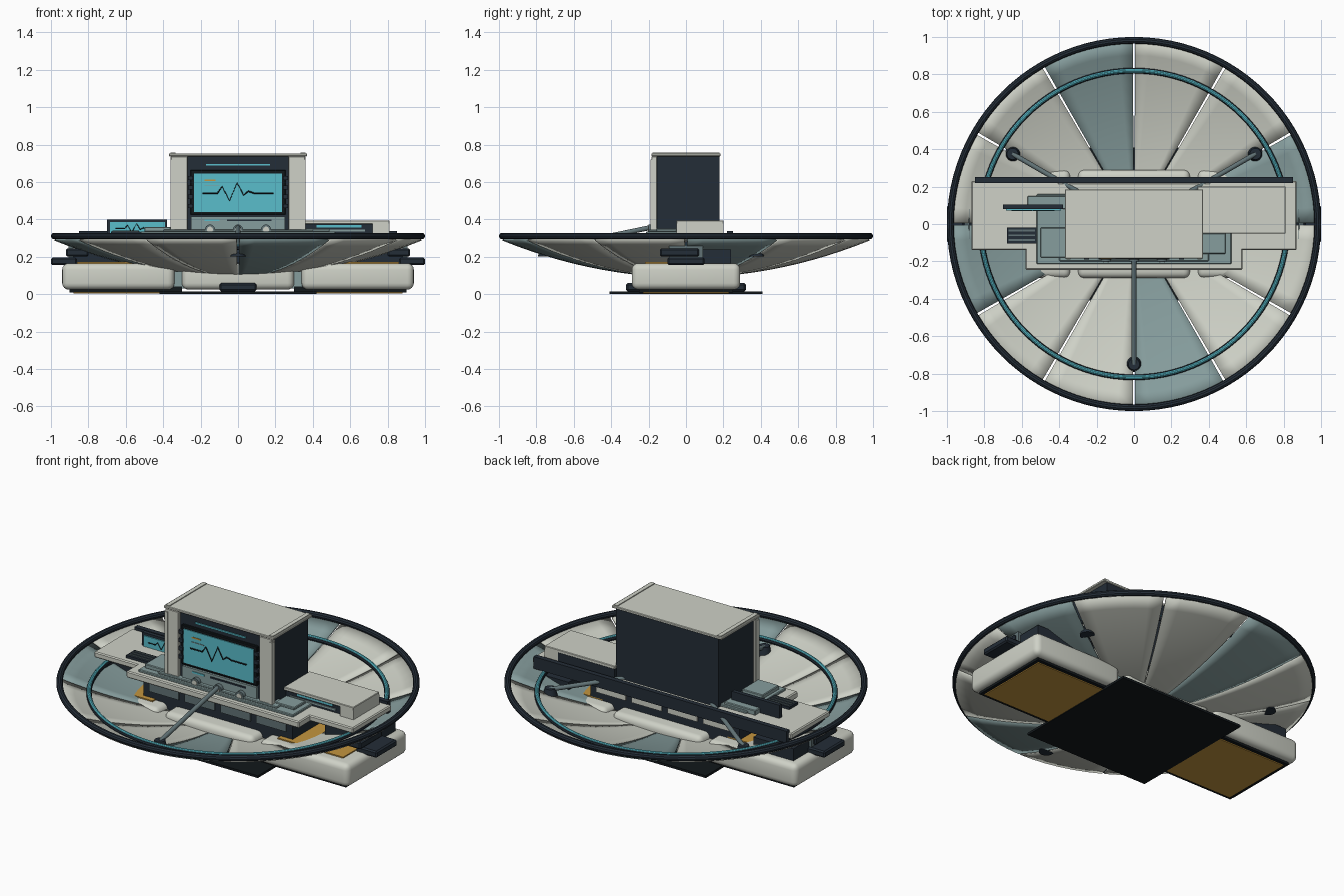
import bpy, bmesh, math
from mathutils import Vector

cube = bpy.data.objects.get("Cube")
if cube:
    bpy.data.objects.remove(cube, do_unlink=True)


def material(name, *rgb):
    mat = bpy.data.materials.new(name)
    mat.use_nodes = True
    mat.diffuse_color = (*rgb, 1)
    mat.node_tree.nodes["Principled BSDF"].inputs["Base Color"].default_value = (*rgb, 1)
    return mat


SHELL = material("warm white shell", .62, .64, .57)
TEAL = material("blue grey panel", .24, .34, .34)
STEEL = material("steel grey", .12, .17, .18)
NAVY = material("dark navy", .017, .026, .038)
BLACK = material("near black", .006, .009, .011)
CYAN = material("cyan glow", .10, .51, .60)
GOLD = material("amber gold", .55, .30, .05)


def finish(name, bm, mat, smooth=False):
    bmesh.ops.recalc_face_normals(bm, faces=bm.faces)
    mesh = bpy.data.meshes.new(name)
    bm.to_mesh(mesh)
    bm.free()
    obj = bpy.data.objects.new(name, mesh)
    bpy.context.collection.objects.link(obj)
    mesh.materials.append(mat)
    if smooth:
        bpy.ops.object.select_all(action='DESELECT')
        bpy.context.view_layer.objects.active = obj
        obj.select_set(True)
        bpy.ops.object.shade_smooth_by_angle(angle=math.radians(35))
    return obj


def box(name, xs, ys, zs, mat, bevel=0, segments=1):
    bm = bmesh.new()
    bmesh.ops.create_cube(bm, size=1)
    for v in bm.verts:
        v.co = [sum(span) / 2 + c * abs(span[1] - span[0]) for c, span in zip(v.co, (xs, ys, zs))]
    if bevel:
        bmesh.ops.bevel(bm, geom=bm.edges[:], offset=bevel, segments=segments,
                        profile=0.5, affect='EDGES')
    return finish(name, bm, mat, segments > 1)


def pair(name, xs, *args):
    box("left_" + name, xs, *args)
    box("right_" + name, (-xs[1], -xs[0]), *args)


def rod(name, start, end, radius, mat, sides=16, tip=None):
    a, b = Vector(start), Vector(end)
    bm = bmesh.new()
    bmesh.ops.create_cone(bm, cap_ends=True, segments=sides, radius1=radius,
                          radius2=radius if tip is None else tip, depth=(b - a).length)
    turn = (b - a).to_track_quat('Z', 'Y')
    for v in bm.verts:
        v.co = turn @ v.co + (a + b) / 2
    return finish(name, bm, mat, True)


def ring(name, radius, thickness, z, mat):
    bpy.ops.mesh.primitive_torus_add(major_radius=radius, minor_radius=thickness, location=(0, 0, z),
                                     major_segments=96, minor_segments=10)
    obj = bpy.context.object
    obj.name = name
    obj.data.materials.append(mat)
    bpy.ops.object.shade_smooth_by_angle()


def trace(name, points, y, thickness, mat):
    curve = bpy.data.curves.new(name, 'CURVE')
    curve.dimensions = '3D'
    curve.bevel_depth = thickness
    spline = curve.splines.new('POLY')
    spline.points.add(len(points) - 1)
    for p, (x, z) in zip(spline.points, points):
        p.co = (x, y, z, 1)
    obj = bpy.data.objects.new(name, curve)
    bpy.context.collection.objects.link(obj)
    curve.materials.append(mat)


# Dish: twelve curved petals separated by narrow slits
def dish_height(r):
    return .095 + .205 * r * r


def petal(index):
    bm = bmesh.new()
    gap, steps, rings = .007, 6, 12
    grid = []
    for i in range(rings + 1):
        r = .06 + .92 * i / rings
        row = []
        for j in range(steps + 1):
            a = math.tau * index / 12 + gap + (math.tau / 12 - 2 * gap) * j / steps
            row.append(bm.verts.new((r * math.cos(a), r * math.sin(a), dish_height(r))))
        grid.append(row)
    for low, high in zip(grid, grid[1:]):
        for j in range(steps):
            bm.faces.new((low[j], high[j], high[j + 1], low[j + 1]))
    obj = finish(f"dish_petal_{index + 1}", bm, TEAL if index % 3 == 0 else SHELL, True)
    solid = obj.modifiers.new("thickness", 'SOLIDIFY')
    solid.thickness = .012
    solid.offset = 0


for n in range(12):
    petal(n)
ring("dish_rim", .982, .018, .311, NAVY)
ring("glow_ring_bed", .82, .015, .249, NAVY)
ring("glow_ring", .82, .011, .256, CYAN)

# Three struts with dark feet
for n, degrees in enumerate((30, 150, 270)):
    c, s = math.cos(math.radians(degrees)), math.sin(math.radians(degrees))
    rod(f"strut_{n + 1}", (.75 * c, .75 * s, .24), (.1 * c, .1 * s, .375), .013, STEEL)
    rod(f"strut_foot_{n + 1}", (.75 * c, .75 * s, .2), (.75 * c, .75 * s, .25), .042, NAVY, 24, .03)

# Base: ground plates, rounded pontoons and hub
box("ground_plate", (-.42, .42), (-.41, .41), (0, .014), BLACK)
pair("gold_skid", (.4, .88), (-.23, .23), (.004, .014), GOLD)
pair("skid_core", (.3, .9), (-.25, .25), (.01, .04), BLACK)
pair("pontoon", (.34, .94), (-.29, .29), (.024, .165), SHELL, .035, 4)
box("center_pontoon", (-.3, .3), (-.29, .29), (.024, .165), SHELL, .035, 4)
pair("pontoon_link", (.27, .37), (-.25, .25), (.03, .12), TEAL)
box("front_step", (-.1, .1), (-.32, .32), (.014, .06), NAVY, .01)
pair("gold_deck", (.42, .86), (-.22, .2), (.163, .172), GOLD)
pair("equipment_block", (.62, .89), (-.05, .24), (.165, .238), NAVY)
pair("equipment_cap", (.8, .92), (-.14, .07), (.2, .245), NAVY, .008)
pair("end_bumper", (.86, 1), (-.1, .1), (.155, .195), NAVY, .008)
pair("end_clamp", (.88, .905), (-.09, .09), (.195, .262), STEEL)

# Under-deck cabinet with drawers at front and back
box("cabinet", (-.5, .5), (-.19, .2), (.12, .3), NAVY)
for n in range(4):
    x = -.36 + .24 * n
    box(f"back_drawer_{n + 1}", (x - .1, x + .1), (.2, .208), (.21, .265), SHELL)
    box(f"front_drawer_{n + 1}", (x - .1, x + .1), (-.198, -.19), (.21, .27), STEEL)

# Deck: wings, center platform and rear beam
pair("wing", (.4, .87), (-.14, .23), (.285, .32), SHELL, .006)
box("deck", (-.58, .58), (-.245, .22), (.28, .32), SHELL, .006)
box("desk_tier", (-.52, .52), (-.215, .16), (.318, .335), TEAL, .004)
box("keyboard_tier", (-.4, .4), (-.2, -.1), (.333, .345), TEAL, .004)
box("left_desk_step", (.36, .49), (-.16, -.05), (.333, .35), TEAL, .004)
box("right_desk_step", (-.5, -.36), (-.18, -.02), (.333, .36), TEAL, .004)
box("right_rear_step", (-.57, -.36), (.08, .15), (.318, .35), TEAL, .004)
box("rear_beam", (-.85, .85), (.22, .25), (.265, .337), NAVY)

# Console tower
box("console_body", (-.345, .345), (-.165, .18), (.32, .74), NAVY)
box("console_cap", (-.37, .37), (-.185, .185), (.737, .752), SHELL, .003)
pair("console_pillar", (.27, .36), (-.185, -.155), (.32, .738), SHELL, .004)
pair("pillar_trim", (.34, .362), (-.19, -.165), (.33, .72), SHELL)
pair("cap_rail", (.335, .36), (-.18, .18), (.75, .757), SHELL)
box("screen_bezel", (-.255, .255), (-.18, -.16), (.425, .665), BLACK, .004)
box("screen", (-.235, .235), (-.185, -.178), (.44, .645), CYAN)
box("status_light", (-.17, .17), (-.172, -.164), (.687, .697), CYAN)
box("control_panel", (-.25, .25), (-.178, -.16), (.335, .415), TEAL)
box("control_light", (-.18, -.1), (-.182, -.176), (.39, .4), CYAN)
box("control_slot", (-.06, .18), (-.182, -.176), (.39, .4), NAVY)
box("screen_tag", (-.18, -.12), (-.188, -.184), (.604, .612), GOLD)
box("screen_underline", (-.18, -.1), (-.188, -.184), (.578, .582), TEAL)
WAVE = [(-.19, .54), (-.11, .54), (-.085, .575), (-.045, .5), (-.005, .595),
        (.03, .53), (.055, .55), (.085, .54), (.19, .54)]
trace("pulse_line", WAVE, -.187, .004, BLACK)
for n in range(4):
    z = .46 + .05 * n
    pair(f"screen_clip_{n + 1}", (.24, .268), (-.19, -.165), (z, z + .022), NAVY)
for n in (-1, 0, 1):
    rod(f"control_knob_{n + 2}", (.15 * n, -.17, .345), (.15 * n, -.2, .345), .027, STEEL, 24)
    rod(f"knob_face_{n + 2}", (.15 * n, -.2, .345), (.15 * n, -.204, .345), .016, SHELL, 24)

# Left wing shelf with indicator panel
box("shelf_top", (.34, .81), (-.05, .2), (.375, .395), SHELL, .003)
box("shelf_end", (.72, .81), (-.05, .2), (.315, .378), SHELL)
box("shelf_panel", (.34, .72), (-.03, .2), (.315, .377), NAVY)
box("shelf_light", (.42, .66), (-.036, -.03), (.357, .37), CYAN)
box("shelf_low_light", (.37, .68), (-.036, -.03), (.335, .345), TEAL)

# Right wing monitor and vent
box("monitor", (-.7, -.38), (.08, .105), (.3, .4), NAVY)
box("monitor_screen", (-.685, -.39), (.073, .08), (.315, .385), CYAN)
trace("monitor_pulse", [(x * .6 - .54, .35 + (z - .54) * .5) for x, z in WAVE], .072, .003, BLACK)
box("vent", (-.68, -.52), (-.105, -.02), (.318, .335), NAVY)
for n in range(3):
    y = -.09 + .025 * n
    box(f"vent_slat_{n + 1}", (-.67, -.53), (y, y + .01), (.334, .339), STEEL)
